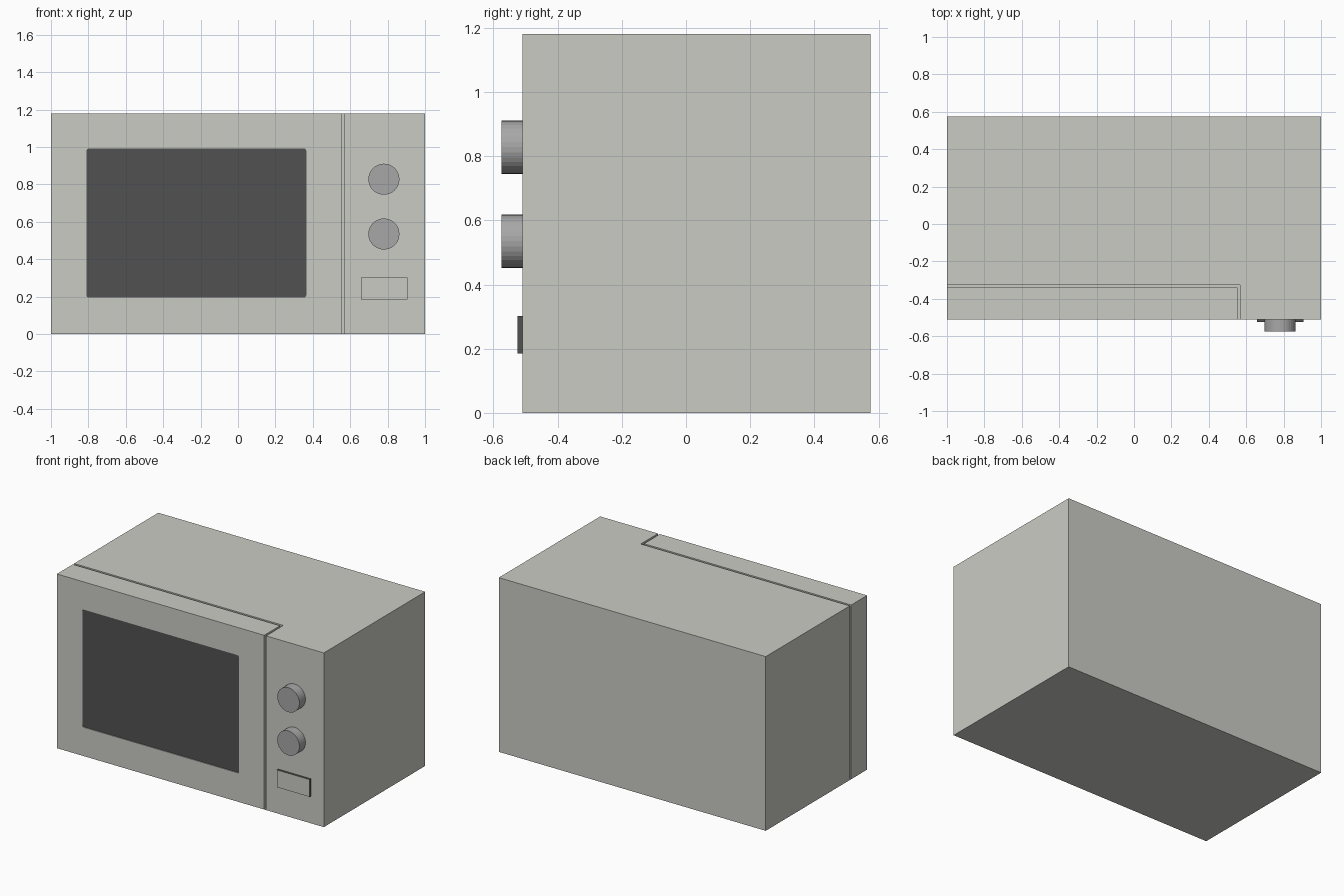
import bpy, bmesh, math
from mathutils import Matrix

if "Cube" in bpy.data.objects:
    bpy.data.objects.remove(bpy.data.objects["Cube"])

FRONT, BACK, TOP, FLOOR = -0.51, 0.575, 1.18, 0.004


def material(name, rgb):
    m = bpy.data.materials.new(name)
    m.diffuse_color = (*rgb, 1)
    m.use_nodes = True
    m.node_tree.nodes["Principled BSDF"].inputs["Base Color"].default_value = m.diffuse_color
    return m


body_mat = material("warm_light_grey", (0.6, 0.6, 0.56))
dark_mat = material("dark_grey_glass", (0.083, 0.083, 0.083))
knob_mat = material("mid_grey", (0.39, 0.39, 0.39))


def finish(name, bm, *mats):
    bmesh.ops.recalc_face_normals(bm, faces=bm.faces)
    me = bpy.data.meshes.new(name)
    bm.to_mesh(me)
    bm.free()
    ob = bpy.data.objects.new(name, me)
    bpy.context.collection.objects.link(ob)
    for m in mats:
        me.materials.append(m)
    return ob


def box(name, x, y, z, *mats, corner=0):
    """Box from (min, max) pairs, optionally rounding the edges along y."""
    bm = bmesh.new()
    bmesh.ops.create_cube(bm, size=1)
    for v in bm.verts:
        v.co = [r[0] if c < 0 else r[1] for c, r in zip(v.co, (x, y, z))]
    if corner:
        edges = [e for e in bm.edges if abs(e.verts[0].co.y - e.verts[1].co.y) > 1e-5]
        bmesh.ops.bevel(bm, geom=edges, offset=corner, segments=3,
                        profile=0.5, affect='EDGES')
    return finish(name, bm, *mats)


# Cabinet with full-depth control column: L-shaped plan, extruded upwards
plan = [(-1, -0.325), (0.567, -0.325), (0.567, FRONT), (1, FRONT), (1, BACK), (-1, BACK)]
bm = bmesh.new()
face = bm.faces.new([bm.verts.new((x, y, FLOOR)) for x, y in plan])
ext = bmesh.ops.extrude_face_region(bm, geom=[face])
for g in ext["geom"]:
    if isinstance(g, bmesh.types.BMVert):
        g.co.z = TOP
finish("cabinet", bm, body_mat)

# Thin base plate closing the gaps underneath
box("base_plate", (-1, 1), (FRONT, BACK), (0, FLOOR), body_mat)

# Door with a shallow rounded pocket for the glass
door = box("door", (-1, 0.553), (FRONT, -0.34), (FLOOR, TOP), body_mat)
win_x, win_z = (-0.81, 0.365), (0.195, 0.992)
cutter = box("window_cutter", win_x, (FRONT - 0.1, FRONT + 0.012), win_z,
             body_mat, corner=0.012)
cutter.hide_render = True
cutter.hide_viewport = True
cut = door.modifiers.new("window_pocket", 'BOOLEAN')
cut.operation = 'DIFFERENCE'
cut.solver = 'EXACT'
cut.object = cutter
box("door_window", win_x, (FRONT + 0.005, FRONT + 0.012), win_z, dark_mat, corner=0.012)

# Two control knobs
for name, z in (("upper_knob", 0.828), ("lower_knob", 0.535)):
    bm = bmesh.new()
    bmesh.ops.create_cone(bm, cap_ends=True, segments=32, radius1=0.083, radius2=0.083,
                          depth=0.065,
                          matrix=Matrix.Translation((0.78, FRONT - 0.0325, z))
                          @ Matrix.Rotation(math.pi / 2, 4, 'X'))
    finish(name, bm, knob_mat)

# Door release button: body-coloured front, dark sides
button = box("door_button", (0.658, 0.905), (FRONT - 0.015, FRONT), (0.185, 0.302),
             body_mat, dark_mat)
for p in button.data.polygons:
    p.material_index = 0 if p.normal.y < -0.9 else 1
